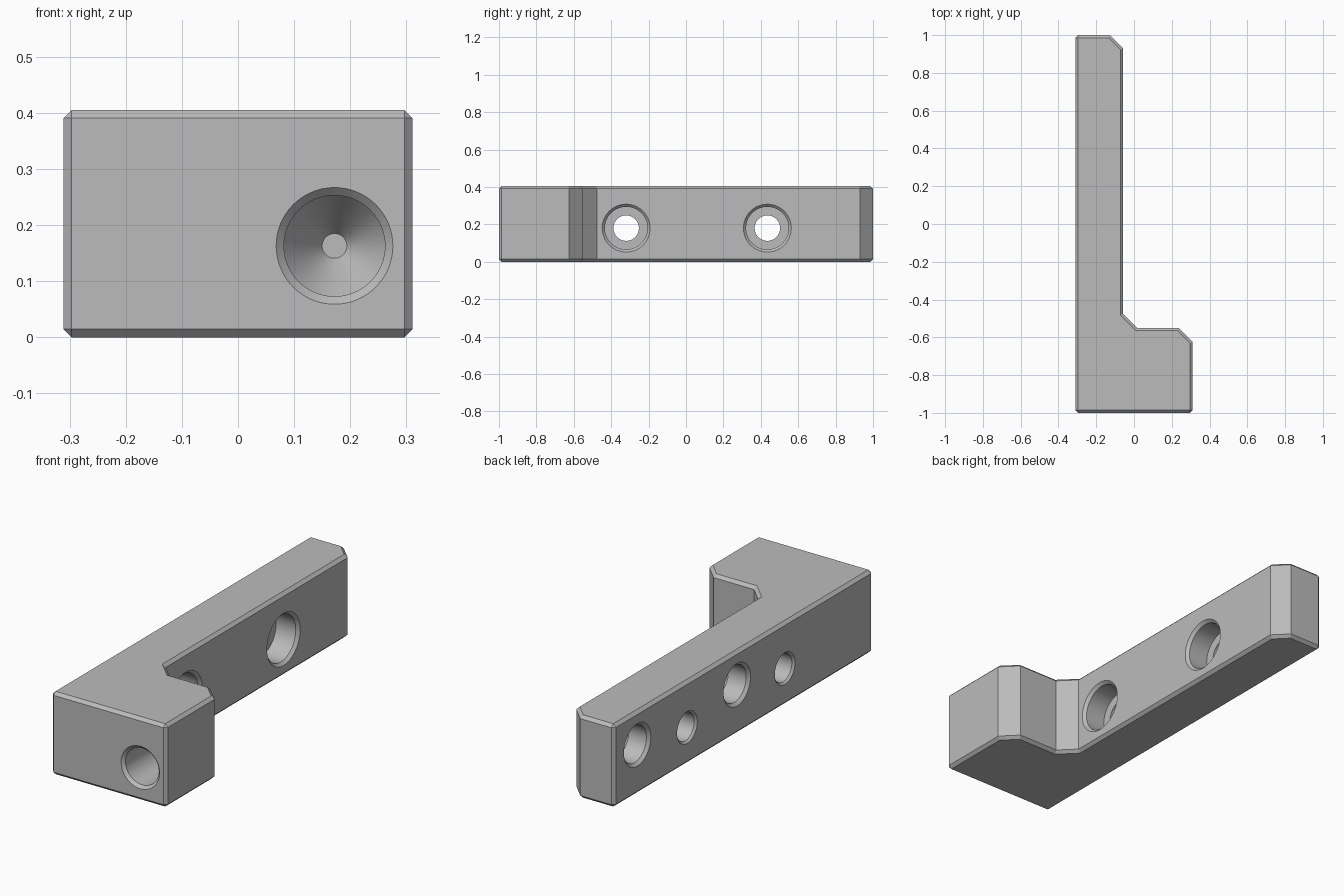
import bpy, bmesh, math
from mathutils import Matrix, Vector

cube = bpy.data.objects.get("Cube")
if cube:
    bpy.data.objects.remove(cube, do_unlink=True)

HEIGHT = 0.405
EDGE = 0.0145      # small chamfer on all right-angled edges
SIDES = 64

grey = bpy.data.materials.new("plain grey")
grey.use_nodes = True
tone = (0.5, 0.5, 0.5, 1)
grey.diffuse_color = tone
grey.node_tree.nodes["Principled BSDF"].inputs["Base Color"].default_value = tone


def make_object(name, bm):
    bmesh.ops.recalc_face_normals(bm, faces=bm.faces)
    mesh = bpy.data.meshes.new(name)
    bm.to_mesh(mesh)
    bm.free()
    mesh.materials.append(grey)
    obj = bpy.data.objects.new(name, mesh)
    bpy.context.collection.objects.link(obj)
    return obj


def drill(bm, mouth, direction, profile):
    """Lathe a closed plug from (depth, radius) pairs along a direction."""
    frame = Matrix.Translation(mouth) @ Vector(direction).to_track_quat("Z", "Y").to_matrix().to_4x4()
    rings = []
    for depth, radius in profile:
        ring = []
        for i in range(SIDES):
            a = math.tau * i / SIDES
            ring.append(bm.verts.new(frame @ Vector((radius * math.cos(a), radius * math.sin(a), depth))))
        rings.append(ring)
    for low, high in zip(rings, rings[1:]):
        for i in range(SIDES):
            j = (i + 1) % SIDES
            bm.faces.new((low[i], low[j], high[j], high[i]))
    bm.faces.new(rings[0])
    bm.faces.new(rings[-1])


# L-shaped body with broad chamfers at the free corners and the inner corner
left, right, arm = -0.311, 0.311, -0.058
outline = [(left, -1), (right, -1), (right, -0.625), (0.236, -0.55),
           (0.017, -0.55), (arm, -0.475), (arm, 0.93), (-0.128, 1), (left, 1)]
bm = bmesh.new()
base = bm.faces.new([bm.verts.new((x, y, 0)) for x, y in outline])
top = bmesh.ops.extrude_face_region(bm, geom=[base])["geom"]
bmesh.ops.translate(bm, vec=(0, 0, HEIGHT), verts=[v for v in top if isinstance(v, bmesh.types.BMVert)])
body = make_object("bracket_body", bm)

bevel = body.modifiers.new("edge chamfer", "BEVEL")
bevel.width = EDGE
bevel.segments = 1
bevel.limit_method = "ANGLE"
bevel.angle_limit = math.radians(60)

# Holes: each profile starts just outside the surface
def blind(depth, tip):
    return [(-0.01, 0.114), (0.014, 0.09), (depth, 0.09), (depth + tip, 0.022)]

bm = bmesh.new()
drill(bm, (0.172, -1, 0.163), (0, 1, 0), blind(0.22, 0.1))
for y in (0.05, 0.82):
    drill(bm, (left, y, 0.242), (1, 0, 0), blind(0.11, 0.09))
thickness = arm - left
for y in (-0.32, 0.435):
    # counterbored screw hole running right through the arm
    drill(bm, (arm, y, 0.18), (-1, 0, 0),
          [(-0.01, 0.138), (0.014, 0.114), (0.12, 0.114), (0.12, 0.068),
           (thickness - 0.01, 0.068), (thickness + 0.01, 0.088)])
cutter = make_object("hole_cutter", bm)
cutter.hide_render = True

cut = body.modifiers.new("holes", "BOOLEAN")
cut.operation = "DIFFERENCE"
cut.solver = "EXACT"
cut.object = cutter

# Bake the modifiers, then smooth the round walls only
graph = bpy.context.evaluated_depsgraph_get()
baked = bpy.data.meshes.new_from_object(body.evaluated_get(graph))
body.modifiers.clear()
body.data = baked
bpy.data.objects.remove(cutter, do_unlink=True)

bpy.ops.object.select_all(action="DESELECT")
body.select_set(True)
bpy.context.view_layer.objects.active = body
bpy.ops.object.shade_smooth_by_angle(angle=math.radians(25))
